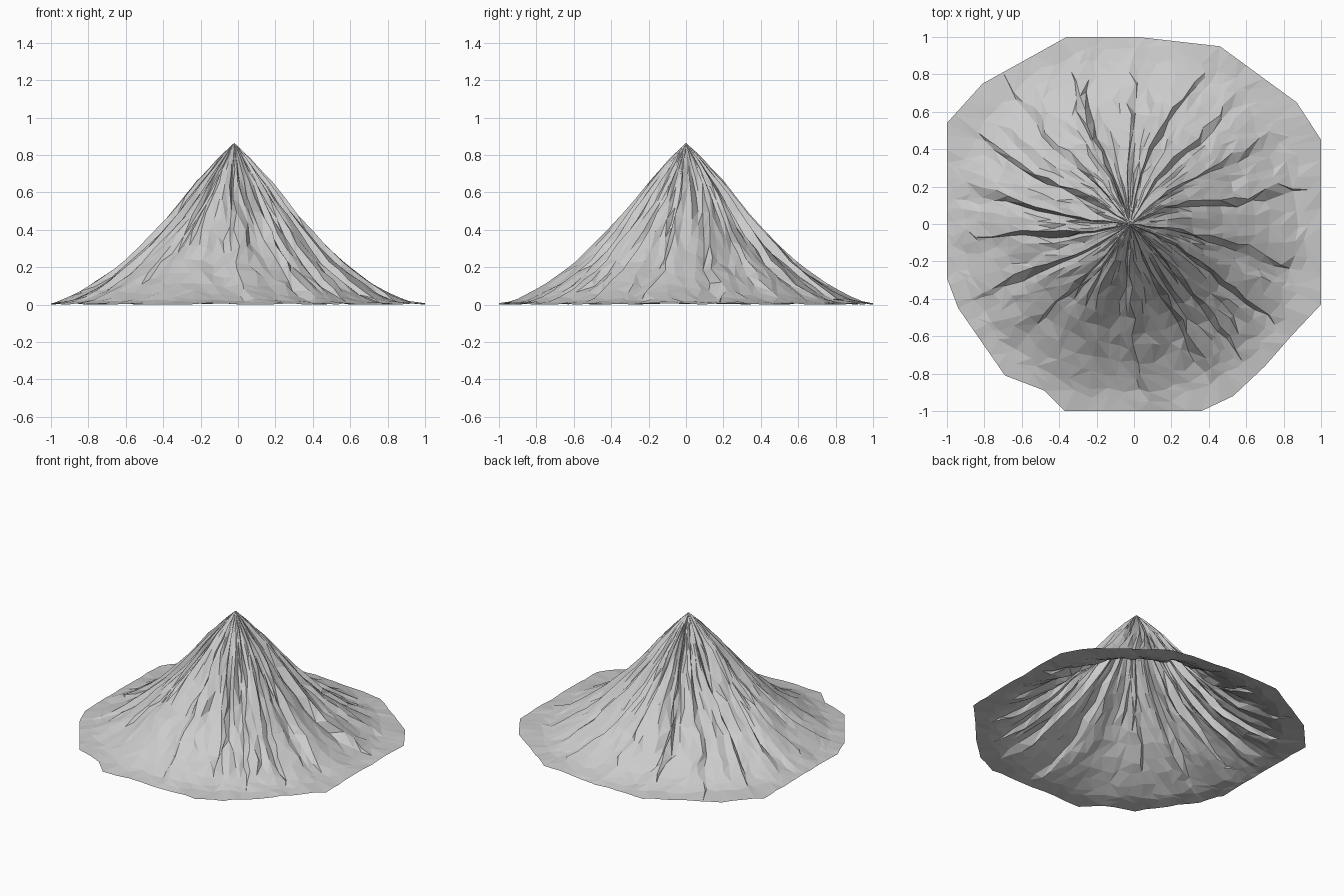
import bpy, bmesh, math, random
from mathutils import Vector

if "Cube" in bpy.data.objects:
    bpy.data.objects.remove(bpy.data.objects["Cube"])

random.seed(7)
PEAK = Vector((-0.02, 0.0))

# Ragged ground outline, counter-clockwise from the right
OUTLINE = [(1, .45), (.87, .65), (.46, .95), (.02, 1), (-.36, 1), (-.81, .75),
           (-1, .54), (-1, -.29), (-.94, -.45), (-.69, -.81), (-.48, -.89),
           (-.37, -1), (.36, -1), (.53, -.92), (.70, -.76), (.84, -.60), (1, -.43)]

# Slope profile along ridge crests: (radius, height)
SLOPE = [(0, .865), (.08, .79), (.13, .735), (.2, .66), (.3, .535), (.4, .42), (.5, .318),
         (.6, .222), (.7, .148), (.8, .085), (.9, .032), (.96, .012), (1.2, .004)]

# Gully depth by radius
GULLY = [(0, 0), (.1, .03), (.25, .065), (.45, .06), (.7, .04), (.88, .018), (.97, 0), (1.2, 0)]

# Ridge bearings in degrees at radius .2, .55 and .9
RIDGES = [(25, 13, 14), (42, 34, 32), (62, 52, 50), (80, 72, 65), (95, 90, 89),
          (110, 114, 108), (128, 132, 130), (146, 153, 148), (174, 169, 166),
          (190, 184, 183), (212, 205, 204), (231, 225, 223), (245, 246, 250),
          (270, 272, 276), (294, 298, 300), (316, 312, 311), (338, 329, 328),
          (354, 348, 347)]
RINGS = [.05, .09, .14, .2, .27, .34, .42, .5, .58, .66, .74, .82, .89, .95]
STEPS = 5


def lerp_table(table, x):
    for (x0, y0), (x1, y1) in zip(table, table[1:]):
        if x <= x1:
            return y0 + (y1 - y0) * max(0, x - x0) / (x1 - x0)
    return table[-1][1]


def rim_distance(a):
    """Distance from the peak axis to the outline along bearing a."""
    d = Vector((math.cos(a), math.sin(a)))
    for i, p in enumerate(OUTLINE):
        p = Vector(p) - PEAK
        e = Vector(OUTLINE[(i + 1) % len(OUTLINE)]) - PEAK - p
        den = d.x * e.y - d.y * e.x
        if abs(den) < 1e-9:
            continue
        t = (p.x * e.y - p.y * e.x) / den
        s = (p.x * d.y - p.y * d.x) / den
        if t > 0 and -1e-6 <= s <= 1 + 1e-6:
            return t
    return 1.0


def bearing(k, r):
    turn, i = divmod(k, len(RIDGES))
    a, b, c = RIDGES[i]
    return 360 * turn + lerp_table([(.2, a), (.55, b), (.9, c)], r)


# Columns: a crest followed by gully lines, steep on the shaded side
columns = []
for k in range(len(RIDGES)):
    east = math.cos(math.radians(RIDGES[k][1] + 8)) > -.35
    depths = [0, .35, .55, .8, 1.0] if east else [0, 1.0, .8, .55, .35]
    fracs = [0, .25, .45, .66, .86] if east else [0, .14, .34, .55, .75]
    size = random.uniform(.65, 1.25)
    for j in range(STEPS):
        columns.append((k, fracs[j], depths[j] * size))

bm = bmesh.new()
summit = bm.verts.new((PEAK.x, PEAK.y, .865))
rows = []
wander = [0.0] * len(columns)
for r0 in RINGS:
    row = []
    for n, (k, u, depth) in enumerate(columns):
        wander[n] = .6 * wander[n] + random.uniform(-.3, .3) * (1 if u else .35)
        a0, a1 = bearing(k, r0), bearing(k + 1, r0)
        jitter = random.uniform(-.06, .06) if u else random.uniform(-.1, .1)
        a = math.radians(a0 + (a1 - a0) * (u + jitter))
        r = r0 * (1 + random.uniform(-.025, .025))
        r = min(r, rim_distance(a) * .97)
        cut = max(-.1, depth + wander[n])
        z = lerp_table(SLOPE, r) - lerp_table(GULLY, r) * cut
        row.append(bm.verts.new((PEAK.x + r * math.cos(a), PEAK.y + r * math.sin(a), max(z, .004))))
    rows.append(row)

# Flat rim, with the nearest columns snapped onto the outline corners
rim = []
for k, u, depth in columns:
    a0, a1 = bearing(k, .95), bearing(k + 1, .95)
    a = math.radians(a0 + (a1 - a0) * u)
    r = rim_distance(a)
    rim.append(bm.verts.new((PEAK.x + r * math.cos(a), PEAK.y + r * math.sin(a),
                             random.uniform(0, .008))))
for x, y in OUTLINE:
    v = min(rim, key=lambda w: (w.co.x - x) ** 2 + (w.co.y - y) ** 2)
    v.co = (x, y, 0)
rows.append(rim)

# Skin the rows with flat triangles
N = len(columns)
for i in range(N):
    j = (i + 1) % N
    bm.faces.new((summit, rows[0][i], rows[0][j]))
    for lo, hi in zip(rows, rows[1:]):
        a, b, c, d = lo[i], hi[i], hi[j], lo[j]
        if random.random() < .5:
            bm.faces.new((a, b, c))
            bm.faces.new((a, c, d))
        else:
            bm.faces.new((a, b, d))
            bm.faces.new((b, c, d))
bm.normal_update()

mesh = bpy.data.meshes.new("mountain")
bm.to_mesh(mesh)
bm.free()
mountain = bpy.data.objects.new("mountain", mesh)
bpy.context.collection.objects.link(mountain)
